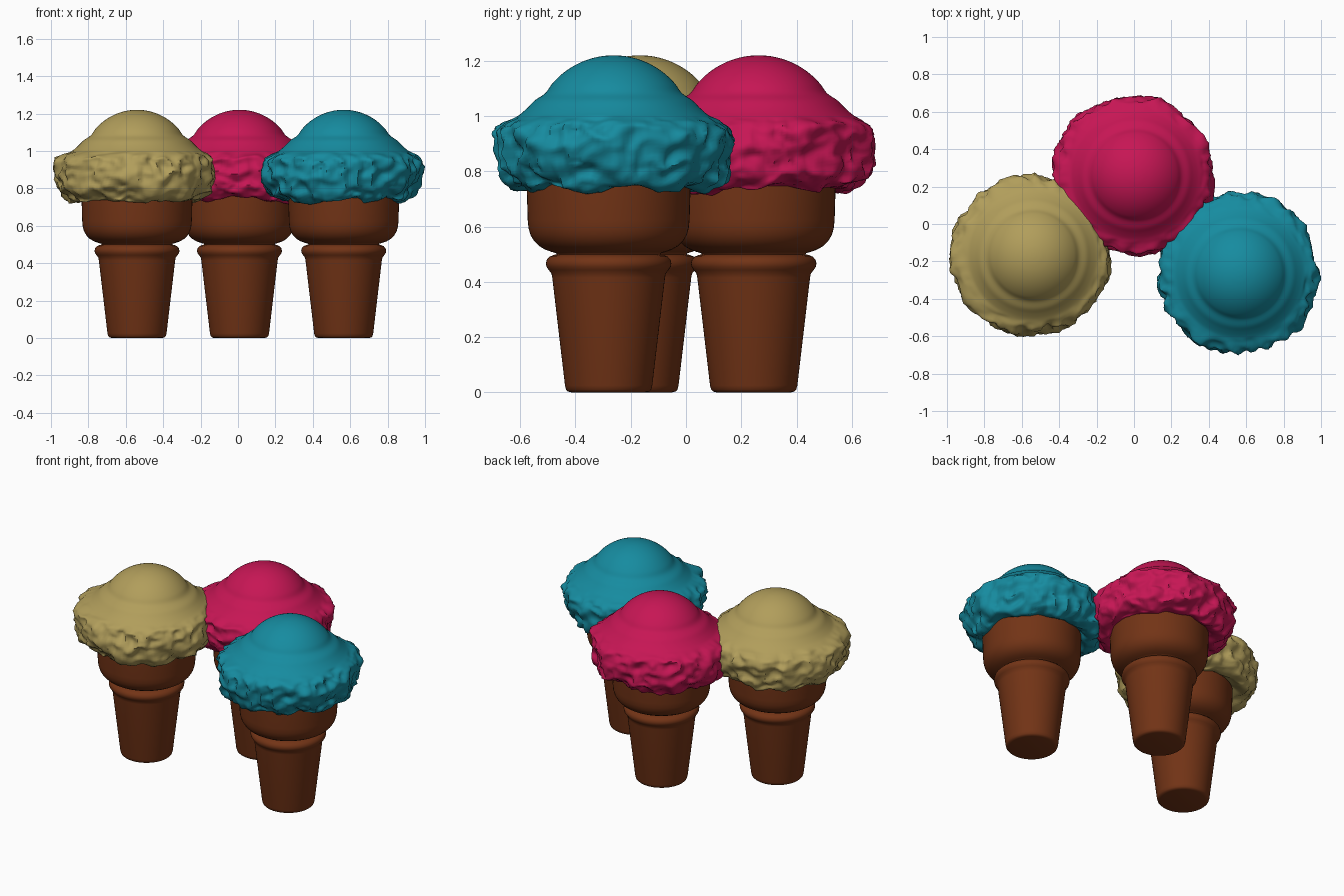
import bpy, math
from mathutils import Vector, noise

if "Cube" in bpy.data.objects:
    bpy.data.objects.remove(bpy.data.objects["Cube"])

SEGS = 144


def material(name, rgb):
    m = bpy.data.materials.new(name)
    m.diffuse_color = (*rgb, 1)
    m.use_nodes = True
    m.node_tree.nodes["Principled BSDF"].inputs["Base Color"].default_value = m.diffuse_color
    return m


def smooth_profile(pts, n):
    """Catmull-Rom resampling of an (r, z) profile."""
    p = [Vector(q) for q in pts]
    out = []
    for i in range(len(p) - 1):
        a, b, c, d = p[max(i - 1, 0)], p[i], p[i + 1], p[min(i + 2, len(p) - 1)]
        for k in range(n):
            t = k / n
            out.append(0.5 * (2 * b + (c - a) * t + (2 * a - 5 * b + 4 * c - d) * t * t
                              + (3 * b - a - 3 * c + d) * t ** 3))
    return out + [p[-1]]


def lathe(name, profile, loc, mat, segs, warp=None, angle=50):
    """Revolve a bottom-to-top (r, z) profile and cap both ends."""
    verts, faces = [], []
    for r, z in profile:
        for s in range(segs):
            a = 2 * math.pi * s / segs
            v = Vector((r * math.cos(a), r * math.sin(a), z))
            verts.append(warp(v) if warp else v)
    n = len(profile)
    for i in range(n - 1):
        for s in range(segs):
            t = (s + 1) % segs
            faces.append((i * segs + s, i * segs + t, (i + 1) * segs + t, (i + 1) * segs + s))
    faces.append(tuple(reversed(range(segs))))
    faces.append(tuple((n - 1) * segs + s for s in range(segs)))
    me = bpy.data.meshes.new(name)
    me.from_pydata(verts, [], faces)
    ob = bpy.data.objects.new(name, me)
    bpy.context.collection.objects.link(ob)
    ob.location = loc
    me.materials.append(mat)
    bpy.ops.object.select_all(action='DESELECT')
    ob.select_set(True)
    bpy.context.view_layer.objects.active = ob
    bpy.ops.object.shade_smooth_by_angle(angle=math.radians(angle))
    return ob


# Wafer cup: tapered stem, rolled rim, neck groove, rounded bowl
cone_profile = [(0.135, 0), (0.147, 0.003), (0.154, 0.010), (0.158, 0.025),
                (0.204, 0.415), (0.207, 0.430), (0.217, 0.443), (0.225, 0.455),
                (0.227, 0.467), (0.224, 0.480), (0.214, 0.491), (0.200, 0.497),
                (0.188, 0.500), (0.190, 0.504), (0.205, 0.508), (0.230, 0.517),
                (0.252, 0.530), (0.270, 0.548), (0.283, 0.570), (0.290, 0.595),
                (0.293, 0.625), (0.297, 0.76)]

# Scoop: rough overhanging skirt, concave shoulder, smooth dome
skirt = [(0.24, 0.775), (0.285, 0.745), (0.325, 0.737), (0.365, 0.752), (0.394, 0.785),
         (0.410, 0.825), (0.417, 0.870), (0.416, 0.915), (0.408, 0.950), (0.390, 0.974),
         (0.365, 0.989), (0.338, 1.007), (0.312, 1.030), (0.285, 1.057)]
dome = [(0.292 * math.sin(a), 0.928 + 0.292 * math.cos(a))
        for a in [math.radians(d) for d in (58, 50, 42, 34, 26, 18, 10, 4, 0.3)]]
scoop_profile = smooth_profile(skirt + dome, 4)


def rough(seed):
    off = Vector((seed * 7.3, seed * 3.1, seed * 5.7))

    def warp(v):
        # Strength fades to nothing on the shoulder and dome
        k = min(max((1.0 - v.z) / 0.045, 0), 1)
        if k == 0:
            return v
        out = Vector((v.x, v.y, (v.z - 0.87) * 0.8)).normalized()
        big = noise.noise(v * 7 + off)
        ridge = 0.35 - abs(noise.noise(v * 13 + off))
        fine = noise.noise(v * 27 + off)
        d = 0.030 * big + 0.045 * ridge + 0.012 * fine
        drip = noise.noise(Vector((v.x, v.y, 0)) * 8 - off)
        low = min(max((0.85 - v.z) / 0.1, 0), 1)
        return (v + out * d * k + noise.noise_vector(v * 15 + off) * 0.012 * k
                + Vector((-0.012 * k, 0, 0.03 * drip * low)))
    return warp


wafer = material("wafer", (0.17, 0.034, 0.008))
flavours = [("vanilla", (-0.54, -0.185), (0.44, 0.34, 0.105)),
            ("raspberry", (0.008, 0.245), (0.57, 0.008, 0.09)),
            ("mint", (0.565, -0.28), (0.008, 0.26, 0.35))]

for i, (flavour, (x, y), rgb) in enumerate(flavours):
    lathe(flavour + "_cone", cone_profile, (x, y, 0), wafer, 64)
    lathe(flavour + "_scoop", scoop_profile, (x, y + 0.018, 0),
          material(flavour, rgb), SEGS, rough(i + 1), 60)
